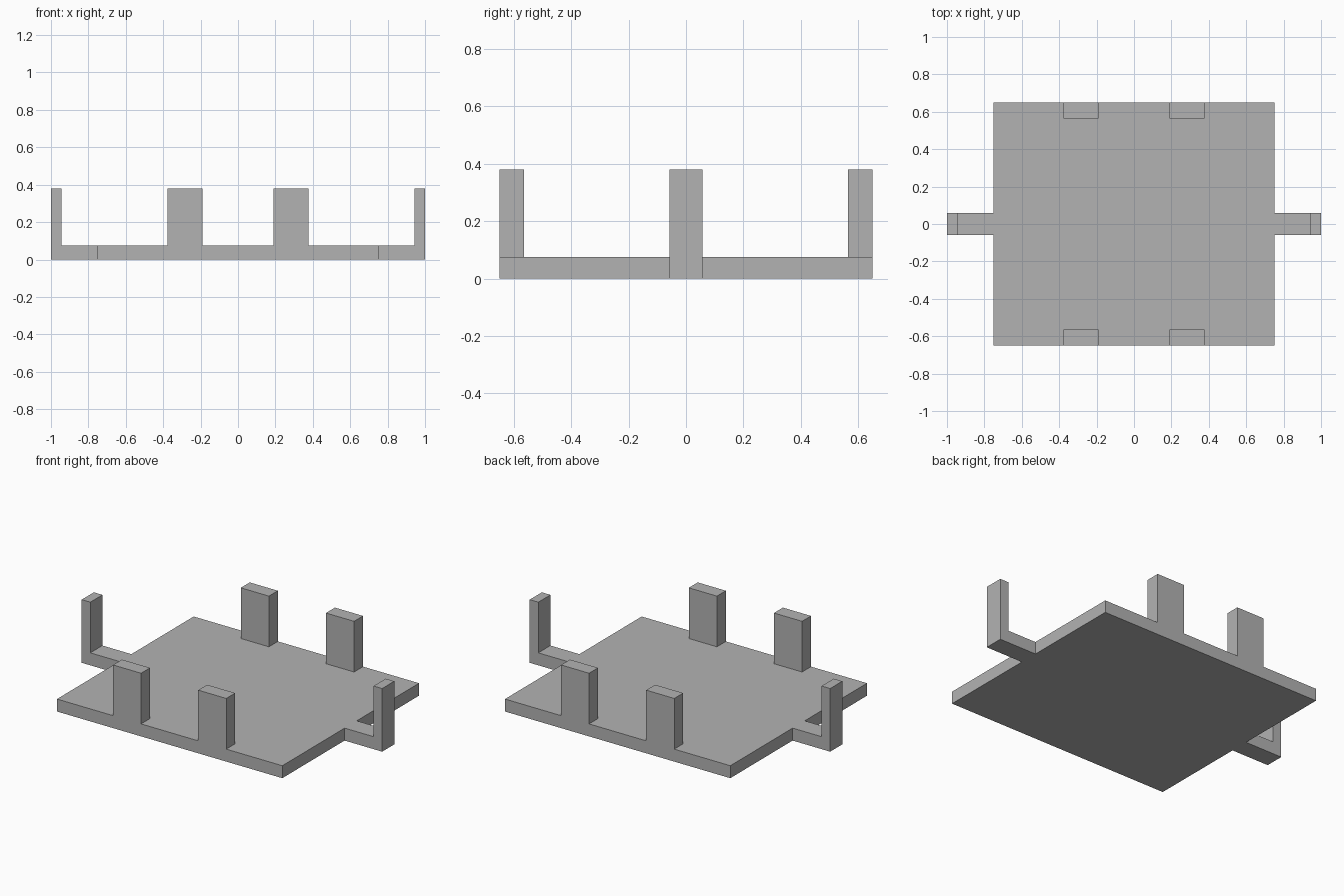
import bpy, bmesh

if "Cube" in bpy.data.objects:
    bpy.data.objects.remove(bpy.data.objects["Cube"])

grey = bpy.data.materials.new("plain_grey")
grey.diffuse_color = (0.45, 0.45, 0.45, 1)
grey.use_nodes = True
grey.node_tree.nodes["Principled BSDF"].inputs["Base Color"].default_value = grey.diffuse_color

BASE_H, TOP = 0.075, 0.38
PLATE_X, PLATE_Y = 0.75, 0.65


def extrude_profile(name, points, offset):
    """Make a solid by extruding a planar outline along an offset."""
    bm = bmesh.new()
    face = bm.faces.new([bm.verts.new(p) for p in points])
    ext = bmesh.ops.extrude_face_region(bm, geom=[face])
    moved = [v for v in ext["geom"] if isinstance(v, bmesh.types.BMVert)]
    bmesh.ops.translate(bm, verts=moved, vec=offset)
    bmesh.ops.recalc_face_normals(bm, faces=bm.faces)
    mesh = bpy.data.meshes.new(name)
    bm.to_mesh(mesh)
    bm.free()
    mesh.materials.append(grey)
    obj = bpy.data.objects.new(name, mesh)
    bpy.context.collection.objects.link(obj)
    return obj


def box(name, x0, x1, y0, y1, z0, z1):
    outline = [(x0, y0, z0), (x1, y0, z0), (x1, y1, z0), (x0, y1, z0)]
    return extrude_profile(name, outline, (0, 0, z1 - z0))


# Flat base plate
box("base_plate", -PLATE_X, PLATE_X, -PLATE_Y, PLATE_Y, 0, BASE_H)

# Two upright tabs along the front edge and two along the back edge
for y_name, sy in (("front", -1), ("back", 1)):
    for x_name, sx in (("left", -1), ("right", 1)):
        xs = sorted((sx * 0.19, sx * 0.377))
        ys = sorted((sy * 0.565, sy * PLATE_Y))
        box(f"{y_name}_{x_name}_tab", *xs, *ys, BASE_H, TOP)

# L-shaped arms on both sides
ARM_W = 0.0575
arm = [(PLATE_X, 0), (1, 0), (1, TOP), (0.943, TOP), (0.943, BASE_H), (PLATE_X, BASE_H)]
for name, sx in (("left_arm", -1), ("right_arm", 1)):
    extrude_profile(name, [(sx * x, -ARM_W, z) for x, z in arm], (0, 2 * ARM_W, 0))
